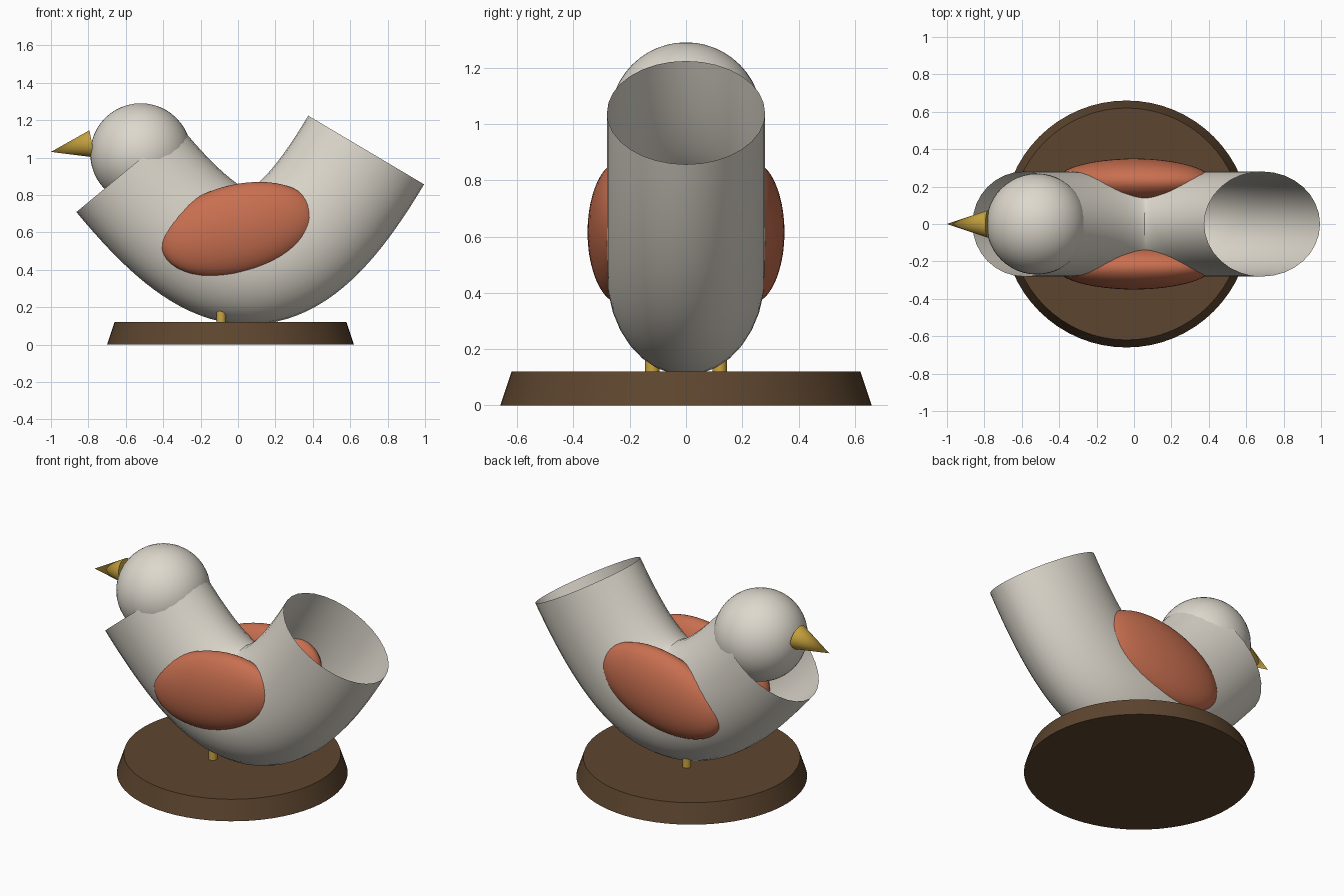
import bpy
import math
from mathutils import Vector

cube = bpy.data.objects.get("Cube")
if cube:
    bpy.data.objects.remove(cube, do_unlink=True)


def make_material(name, rgb):
    mat = bpy.data.materials.new(name)
    mat.use_nodes = True
    mat.diffuse_color = (*rgb, 1)
    mat.node_tree.nodes["Principled BSDF"].inputs["Base Color"].default_value = (*rgb, 1)
    return mat


cream = make_material("cream", (0.73, 0.69, 0.61))
terracotta = make_material("terracotta", (0.58, 0.16, 0.08))
yellow = make_material("golden_yellow", (0.6, 0.38, 0.05))
brown = make_material("dark_brown", (0.11, 0.06, 0.028))


def finish(name, mat):
    obj = bpy.context.object
    obj.name = name
    obj.data.materials.clear()
    obj.data.materials.append(mat)
    bpy.ops.object.shade_smooth_by_angle(angle=math.radians(35))
    return obj


def ball(name, mat, center, scale, tilt=0):
    bpy.ops.mesh.primitive_uv_sphere_add(segments=48, ring_count=24, location=center,
                                         rotation=(0, tilt, 0))
    bpy.context.object.scale = scale
    return finish(name, mat)


def cone(name, mat, start, end, r1, r2=0):
    start, end = Vector(start), Vector(end)
    axis = end - start
    bpy.ops.mesh.primitive_cone_add(vertices=64, radius1=r1, radius2=r2, depth=axis.length,
                                    location=(start + end) / 2)
    bpy.context.object.rotation_euler = axis.to_track_quat("Z", "Y").to_euler()
    return finish(name, mat)


# Round stand
cone("stand", brown, (-0.04, 0, 0), (-0.04, 0, 0.12), 0.66, 0.62)

# Body: open bent tube, flattened sideways
curve = bpy.data.curves.new("body", "CURVE")
curve.dimensions = "3D"
curve.bevel_depth = 0.36
curve.bevel_resolution = 14
curve.use_fill_caps = False
spline = curve.splines.new("BEZIER")
spline.bezier_points.add(1)
spline.resolution_u = 40
path = [((-0.587, 0, 0.938), (-1.1, 0, 1.57), (-0.075, 0, 0.32)),
        ((0.685, 0, 1.04), (0.226, 0, 0.266), (1.14, 0, 1.81))]
for point, (co, left, right) in zip(spline.bezier_points, path):
    point.handle_left_type = point.handle_right_type = "FREE"
    point.co, point.handle_left, point.handle_right = co, left, right
body = bpy.data.objects.new("body", curve)
body.scale.y = 0.78
bpy.context.collection.objects.link(body)
bpy.ops.object.select_all(action="DESELECT")
body.select_set(True)
bpy.context.view_layer.objects.active = body
bpy.ops.object.convert(target="MESH")
finish("body", cream)

# Head and beak
ball("head", cream, (-0.52, 0, 1.02), (0.27, 0.27, 0.27))
cone("beak", yellow, (-0.78, 0, 1.073), (-1, 0, 1.03), 0.074)

# Wings and legs on both sides
for side, sign in (("left", 1), ("right", -1)):
    y = -sign  # facing -x, the mirrored pair lies along y
    ball("wing_" + side, terracotta, (0, 0.23 * y, 0.615), (0.425, 0.12, 0.24),
         math.radians(-14))
    cone("leg_" + side, yellow, (-0.09, 0.12 * y, 0.1), (-0.09, 0.12 * y, 0.3), 0.025, 0.025)
